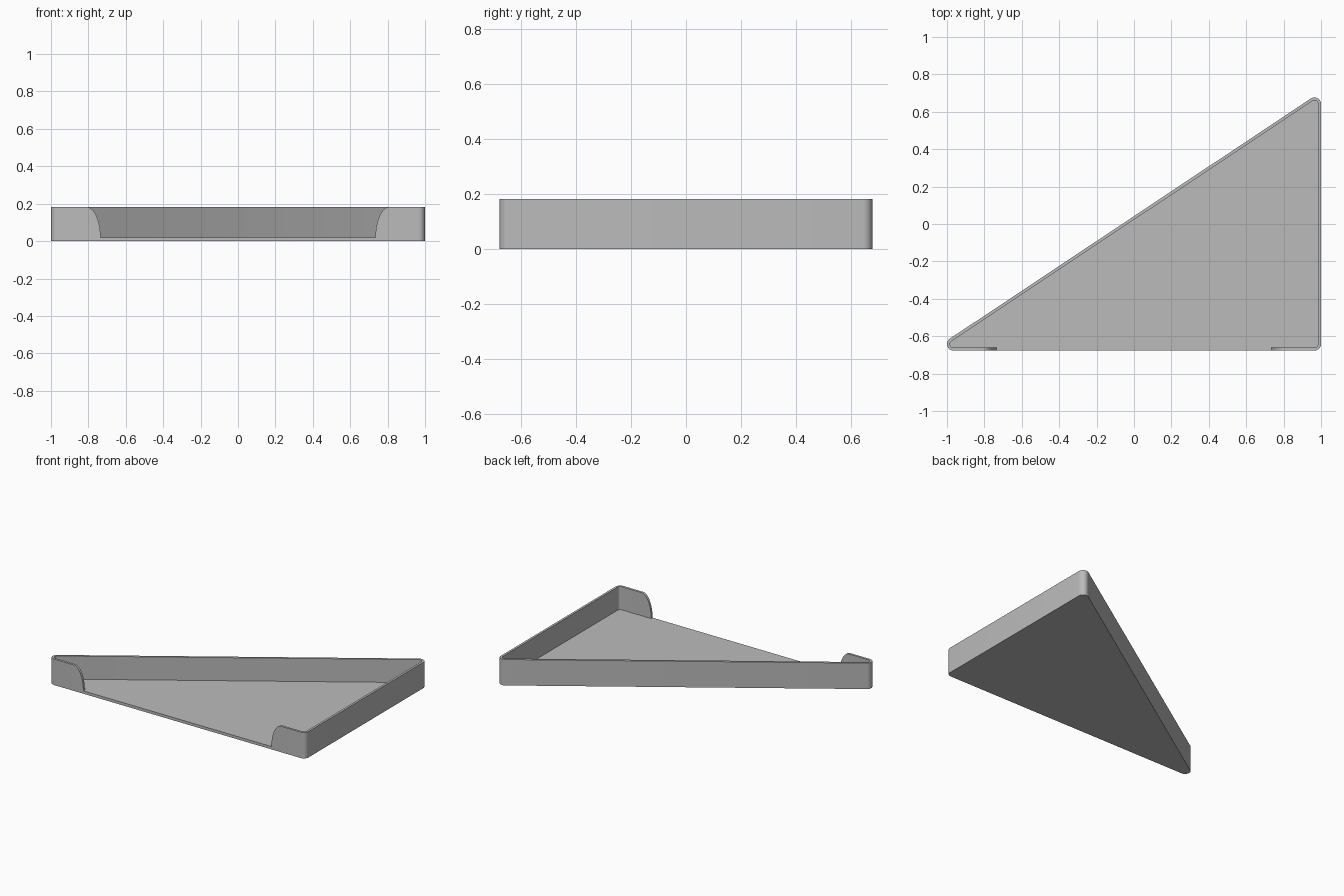
import bpy, bmesh, math
from mathutils import Vector

cube = bpy.data.objects.get("Cube")
if cube:
    bpy.data.objects.remove(cube, do_unlink=True)

HALF_X, HALF_Y, HEIGHT = 1.0, 0.677, 0.183
FLOOR, WALL, RADIUS = 0.02, 0.016, 0.035
NOTCH, FLARE = 0.735, 0.075


def rounded_triangle(radius, steps=10):
    """Right triangle outline with round corners, counter-clockwise."""
    cx, cy = HALF_X - RADIUS, HALF_Y - RADIUS
    slant = math.pi / 2 + math.atan2(cy, cx)
    corners = [((-cx, -cy), slant, 1.5 * math.pi),
               ((cx, -cy), -math.pi / 2, 0),
               ((cx, cy), 0, slant)]
    points = []
    for (x, y), a, b in corners:
        for i in range(steps + 1):
            t = a + (b - a) * i / steps
            points.append((x + radius * math.cos(t), y + radius * math.sin(t)))
    return points


def prism(name, points, sweep):
    """Extrude a closed outline of 3D points along a vector."""
    bm = bmesh.new()
    face = bm.faces.new([bm.verts.new(p) for p in points])
    result = bmesh.ops.extrude_face_region(bm, geom=[face], use_keep_orig=True)
    moved = [v for v in result["geom"] if isinstance(v, bmesh.types.BMVert)]
    bmesh.ops.translate(bm, verts=moved, vec=Vector(sweep))
    bmesh.ops.recalc_face_normals(bm, faces=bm.faces)
    mesh = bpy.data.meshes.new(name)
    bm.to_mesh(mesh)
    bm.free()
    obj = bpy.data.objects.new(name, mesh)
    bpy.context.collection.objects.link(obj)
    return obj


def cut(target, cutter):
    mod = target.modifiers.new("cut", "BOOLEAN")
    mod.operation, mod.solver, mod.object = "DIFFERENCE", "EXACT", cutter
    bpy.context.view_layer.objects.active = target
    bpy.ops.object.modifier_apply(modifier=mod.name)
    bpy.data.objects.remove(cutter, do_unlink=True)


# Tray body and its hollow
tray = prism("triangular_tray",
             [(x, y, 0) for x, y in rounded_triangle(RADIUS)], (0, 0, HEIGHT))
hollow = prism("hollow_cutter",
               [(x, y, FLOOR) for x, y in rounded_triangle(RADIUS - WALL)], (0, 0, 1))
cut(tray, hollow)

# Front opening with curved ends
side = []
for i in range(13):
    t = math.pi / 2 * i / 12
    side.append((NOTCH + FLARE * (1 - math.cos(t)),
                 FLOOR + (HEIGHT - FLOOR) * math.sin(t)))
side.append((NOTCH + FLARE, 2 * HEIGHT))
profile = side + [(-x, z) for x, z in reversed(side)]
opening = prism("opening_cutter", [(x, -1, z) for x, z in profile],
                (0, 1 - HALF_Y + 2 * WALL, 0))
cut(tray, opening)

# Grey finish
grey = bpy.data.materials.new("grey")
grey.use_nodes = True
colour = (0.5, 0.5, 0.5, 1)
grey.diffuse_color = colour
grey.node_tree.nodes["Principled BSDF"].inputs["Base Color"].default_value = colour
tray.data.materials.clear()
tray.data.materials.append(grey)

bpy.ops.object.select_all(action="DESELECT")
tray.select_set(True)
bpy.context.view_layer.objects.active = tray
bpy.ops.object.shade_smooth_by_angle(angle=math.radians(30))
